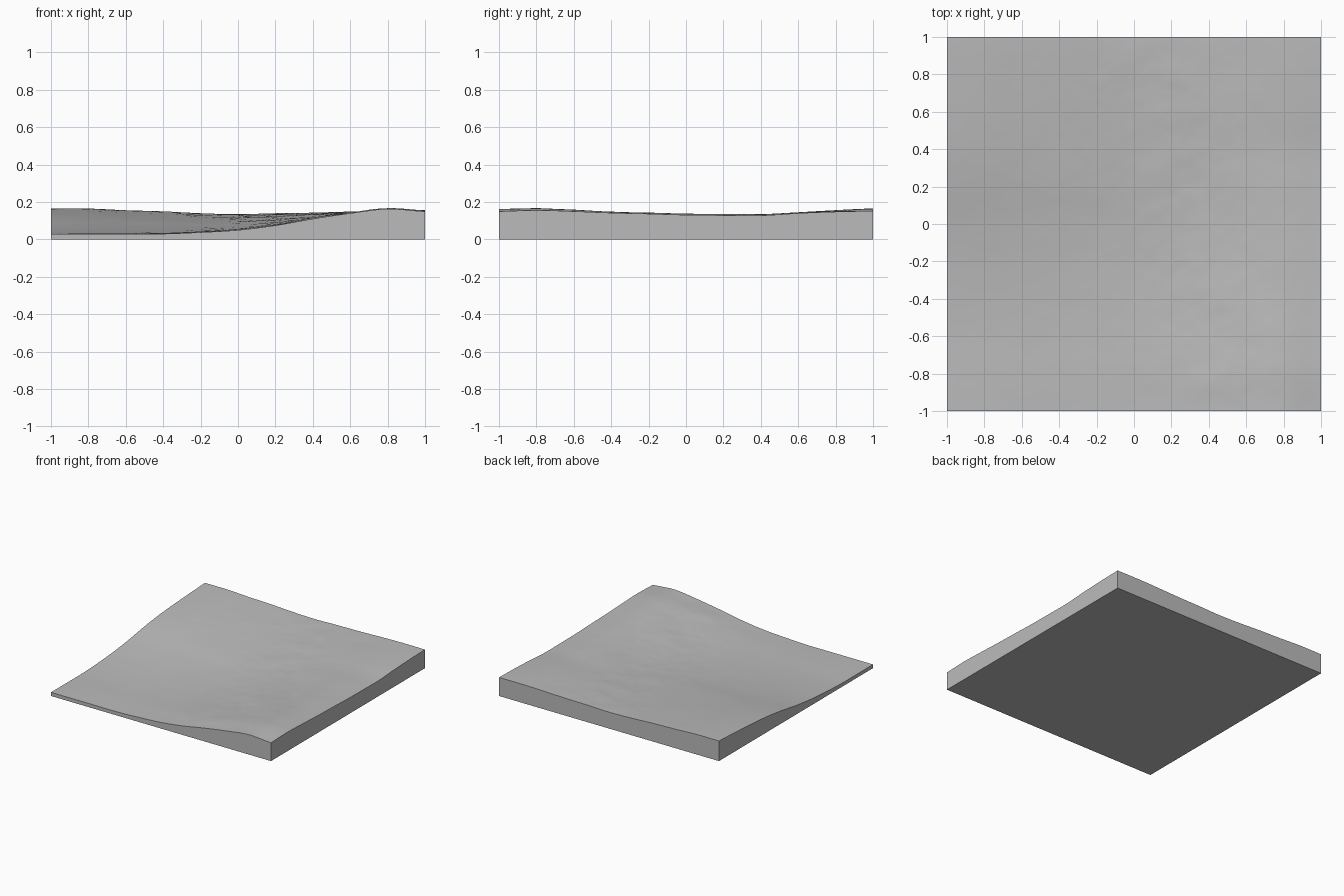
import bpy, bmesh, math
from mathutils import Vector, noise

old = bpy.data.objects.get("Cube")
if old:
    bpy.data.objects.remove(old, do_unlink=True)

# Border heights in hundredths, evenly spaced from -1 to 1
FRONT = [3, 3, 3, 3, 3.8, 5, 7.5, 11, 14, 16.3, 15]
BACK = [16.5, 16.5, 15.6, 15, 14, 13.5, 14, 14.3, 14.9, 15.3, 15.2]
LEFT = [3, 3, 3, 3.8, 5.2, 7.5, 10.6, 13, 14.5, 15.6, 16.5]
RIGHT = [15, 15.6, 15, 14.2, 13.7, 13.1, 12.9, 12.8, 14, 14.8, 15.2]
CELLS = 110


def sample(profile, t):
    """Smooth curve through evenly spaced profile heights."""
    last = len(profile) - 1
    i = min(int(t * last), last - 1)
    f = t * last - i
    a, b, c, d = (profile[max(0, min(last, i + k))] for k in (-1, 0, 1, 2))
    bend = (2 * a - 5 * b + 4 * c - d) * f * f + (3 * b - a - 3 * c + d) * f ** 3
    return (b + ((c - a) * f + bend) / 2) / 100


def height(x, y):
    """Blend the four borders, then add gentle gullies inside."""
    u, v = (x + 1) / 2, (y + 1) / 2
    across = (1 - v) * sample(FRONT, u) + v * sample(BACK, u)
    along = (1 - u) * sample(LEFT, v) + u * sample(RIGHT, v)
    low = (1 - u) * FRONT[0] + u * FRONT[-1]
    high = (1 - u) * BACK[0] + u * BACK[-1]
    corners = ((1 - v) * low + v * high) / 100
    inside = min(1, 4 * (1 - x * x)) * min(1, 4 * (1 - y * y))
    rough = 0.3 + math.exp(-((x - 0.3 + 0.2 * y) / 0.35) ** 2)
    ripple = noise.fractal(Vector((x * 3 + y, y * 3 - x, 0.5)), 0.9, 2.1, 5)
    return across + along - corners + 0.004 * inside * rough * ripple


# Terrain surface
bm = bmesh.new()
bmesh.ops.create_grid(bm, x_segments=CELLS, y_segments=CELLS, size=1)
for vert in bm.verts:
    vert.co.z = height(vert.co.x, vert.co.y)
for face in bm.faces:
    face.smooth = True

# Flat side walls and base
border = [e for e in bm.edges if e.is_boundary]
walls = bmesh.ops.extrude_edge_only(bm, edges=border)["geom"]
for item in walls:
    if isinstance(item, bmesh.types.BMVert):
        item.co.z = 0
rim = [e for e in walls if isinstance(e, bmesh.types.BMEdge) and e.is_boundary]
bmesh.ops.contextual_create(bm, geom=rim)
bmesh.ops.recalc_face_normals(bm, faces=bm.faces)

mesh = bpy.data.meshes.new("terrain_slab")
bm.to_mesh(mesh)
bm.free()
slab = bpy.data.objects.new("terrain_slab", mesh)
bpy.context.collection.objects.link(slab)

# Plain grey material
grey = bpy.data.materials.new("stone_grey")
grey.use_nodes = True
color = (0.5, 0.5, 0.5, 1)
grey.diffuse_color = color
grey.node_tree.nodes["Principled BSDF"].inputs["Base Color"].default_value = color
mesh.materials.append(grey)

bpy.context.view_layer.objects.active = slab
slab.select_set(True)
bpy.ops.object.shade_smooth_by_angle(angle=math.radians(40))
